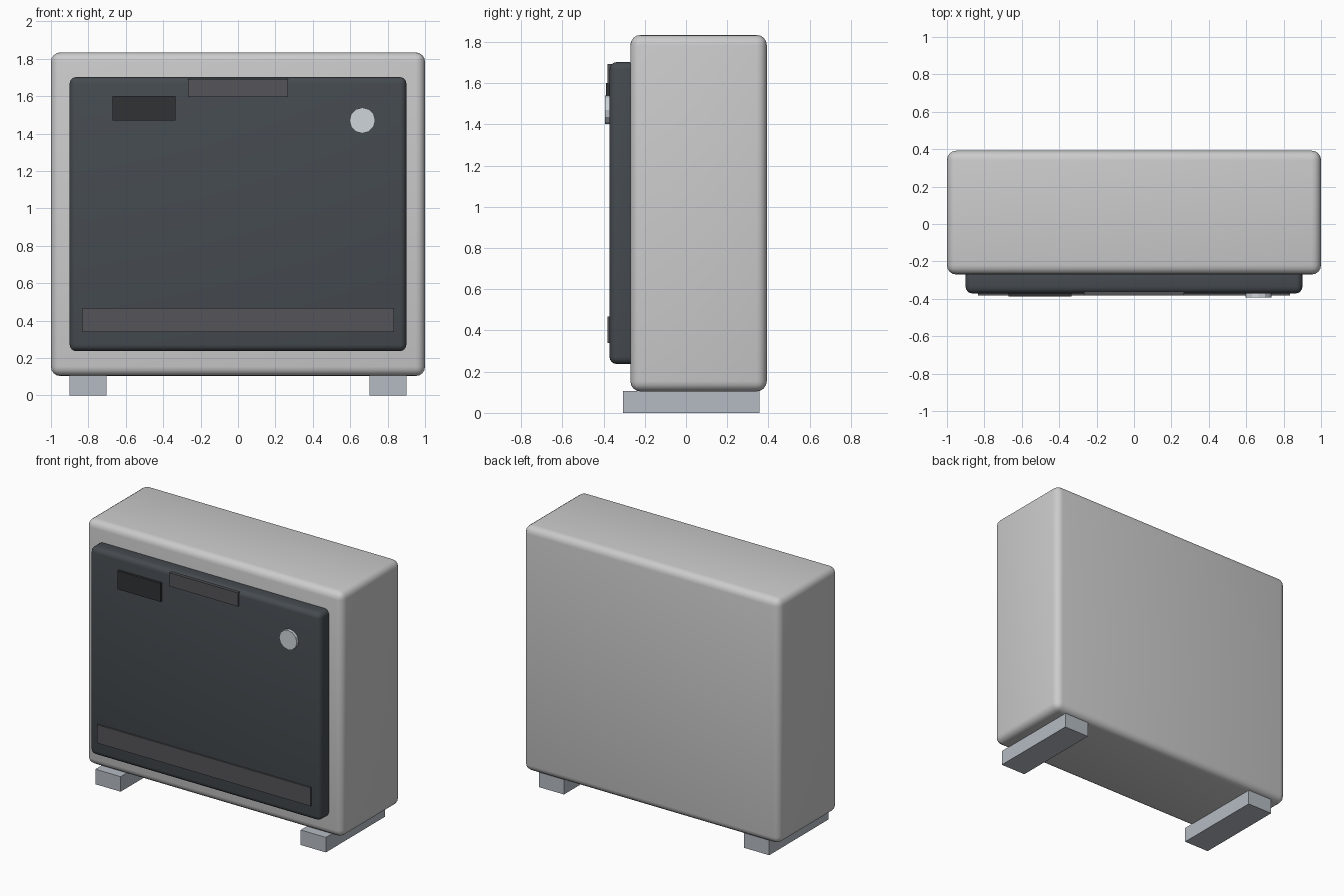
import bpy
import math

if "Cube" in bpy.data.objects:
    bpy.data.objects.remove(bpy.data.objects["Cube"])


def material(name, r, g, b):
    m = bpy.data.materials.new(name)
    m.diffuse_color = (r, g, b, 1)
    m.use_nodes = True
    m.node_tree.nodes["Principled BSDF"].inputs["Base Color"].default_value = m.diffuse_color
    return m


dark = material("dark_panel", 0.06, 0.07, 0.08)
trim = material("trim_grey", 0.09, 0.09, 0.1)
black = material("display_black", 0.03, 0.032, 0.034)
metal = material("metal", 0.62, 0.66, 0.7)
foot_grey = material("foot_grey", 0.46, 0.5, 0.55)


def box(name, x, y, z, mat=None, bevel=0):
    """Box from (min, max) ranges, optionally with rounded edges."""
    bpy.ops.mesh.primitive_cube_add(
        size=1, location=[(a + b) / 2 for a, b in (x, y, z)])
    o = bpy.context.object
    o.name = name
    o.scale = [b - a for a, b in (x, y, z)]
    bpy.ops.object.transform_apply(location=False, rotation=False, scale=True)
    if mat:
        o.data.materials.append(mat)
    if bevel:
        mod = o.modifiers.new("rounding", 'BEVEL')
        mod.width = bevel
        mod.segments = 4
        bpy.ops.object.modifier_apply(modifier=mod.name)
        bpy.ops.object.shade_smooth_by_angle(angle=math.radians(35))
    return o


# Cabinet and door
box("cabinet", (-1, 1), (-0.27, 0.392), (0.104, 1.834), bevel=0.05)
box("door", (-0.9, 0.9), (-0.371, -0.24), (0.237, 1.702), dark, 0.035)

# Details on the door face
box("display", (-0.67, -0.334), (-0.388, -0.36), (1.47, 1.601), black)
box("door_handle", (-0.267, 0.267), (-0.382, -0.36), (1.596, 1.692), trim)
box("kick_strip", (-0.834, 0.834), (-0.382, -0.36), (0.338, 0.468), trim)

# Knob
bpy.ops.mesh.primitive_cylinder_add(
    vertices=12, radius=0.069, depth=0.032,
    location=(0.665, -0.376, 1.47), rotation=(math.pi / 2, 0, 0))
knob = bpy.context.object
knob.name = "knob"
knob.data.materials.append(metal)

# Skid feet
for side, label in ((-1, "left"), (1, "right")):
    box("foot_" + label, sorted((side * 0.703, side * 0.9)),
        (-0.305, 0.357), (0, 0.106), foot_grey)
